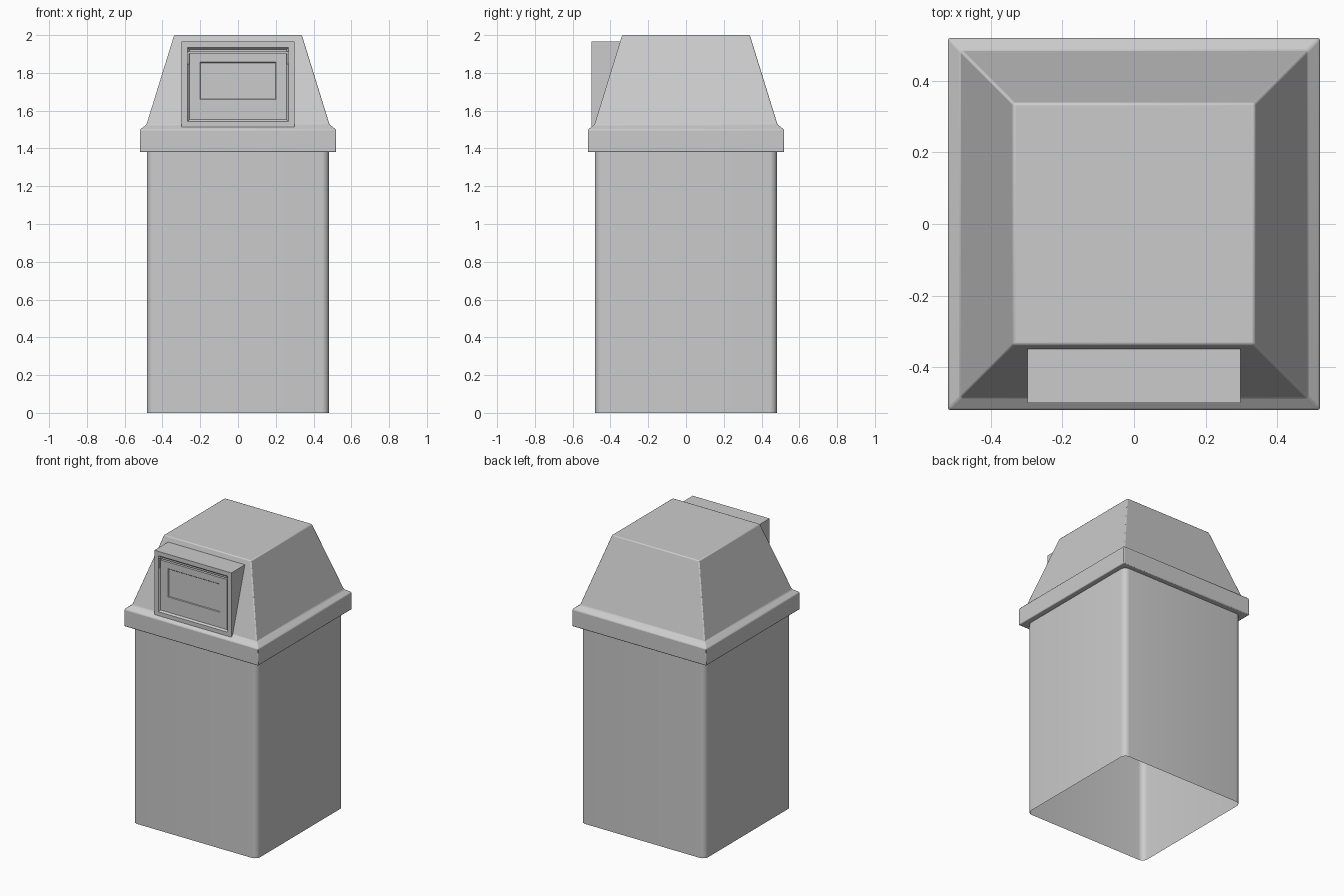
import bpy, bmesh, math

if "Cube" in bpy.data.objects:
    bpy.data.objects.remove(bpy.data.objects["Cube"])


def make_object(name, bm):
    mesh = bpy.data.meshes.new(name)
    bm.to_mesh(mesh)
    bm.free()
    ob = bpy.data.objects.new(name, mesh)
    bpy.context.collection.objects.link(ob)
    return ob


def square(half, radius=0.0, steps=6):
    """Outline of a square, optionally with rounded corners."""
    pts = []
    for i, (sx, sy) in enumerate([(1, 1), (-1, 1), (-1, -1), (1, -1)]):
        c = half - radius
        n = steps if radius else 0
        for k in range(n + 1):
            a = math.pi / 2 * (i + (k / n if n else 0))
            pts.append((sx * c + radius * math.cos(a), sy * c + radius * math.sin(a)))
    return pts


def loft(name, sections, cap_top=False):
    """Join outlines given as (points, z) into one shell."""
    bm = bmesh.new()
    rings = [[bm.verts.new((x, y, z)) for x, y in pts] for pts, z in sections]
    for lo, hi in zip(rings, rings[1:]):
        n = len(lo)
        for i in range(n):
            j = (i + 1) % n
            bm.faces.new((lo[i], lo[j], hi[j], hi[i]))
    if cap_top:
        bm.faces.new(rings[-1])
    return make_object(name, bm)


def bevel(ob, width, segments):
    m = ob.modifiers.new("soft_edges", "BEVEL")
    m.width = width
    m.segments = segments
    m.limit_method = "ANGLE"
    m.angle_limit = math.radians(25)


def shade_smooth(ob):
    bpy.ops.object.select_all(action="DESELECT")
    ob.select_set(True)
    bpy.context.view_layer.objects.active = ob
    bpy.ops.object.shade_smooth_by_angle(angle=math.radians(30))


# Bin body: open-bottomed shell with rounded corners
body = loft("bin_body", [(square(0.482, 0.04), 0), (square(0.482, 0.04), 1.39)])
shade_smooth(body)

# Lid: collar with underside lip, sloped shoulder and tapered dome
lid = loft("lid", [(square(h), z) for h, z in [
    (0.465, 1.38), (0.52, 1.38), (0.52, 1.50), (0.485, 1.525), (0.338, 2.0)]], cap_top=True)
bevel(lid, 0.006, 2)
shade_smooth(lid)

# Hood: wedge profile extruded across the front of the lid
bm = bmesh.new()
profile = [(-0.50, 1.512), (-0.50, 1.965), (-0.335, 1.965), (-0.475, 1.512)]
left, right = [[bm.verts.new((x, y, z)) for y, z in profile] for x in (-0.298, 0.298)]
bm.faces.new(left)
bm.faces.new(right[::-1])
sides = []
for i in range(4):
    j = (i + 1) % 4
    sides.append(bm.faces.new((left[i], right[i], right[j], left[j])))
bmesh.ops.recalc_face_normals(bm, faces=bm.faces)
front = sides[0]

# Recessed flap with an inner panel, made by stepped insets of the front face
for thickness, depth in [(0.030, 0), (0.010, -0.012), (0.050, 0), (0.004, -0.004)]:
    bmesh.ops.inset_region(bm, faces=[front], thickness=thickness, depth=depth,
                           use_even_offset=True)
# Stretch the inner panel to its final outline
for v in front.verts:
    v.co.x = math.copysign(0.198, v.co.x)
    v.co.z = 1.853 if v.co.z > 1.75 else 1.663
ring = [f for f in bm.faces if f is not front and any(e in front.edges for e in f.edges)]
for v in {v for f in ring for v in f.verts if v not in front.verts}:
    v.co.x = math.copysign(0.202, v.co.x)
    v.co.z = 1.857 if v.co.z > 1.75 else 1.659
hood = make_object("flap_hood", bm)

# Hinge gap: slot along the top of the flap and short slots down its sides
slots = [(0, 1.908, 0.536, 0.010), (-0.264, 1.876, 0.007, 0.060), (0.264, 1.876, 0.007, 0.060)]
for x, z, w, h in slots:
    bpy.ops.mesh.primitive_cube_add(size=1, location=(x, -0.50, z))
    cutter = bpy.context.object
    cutter.name = "hinge_gap_cutter"
    cutter.scale = (w, 0.06, h)
    cutter.hide_render = True
    m = hood.modifiers.new("hinge_gap", "BOOLEAN")
    m.object = cutter
    m.operation = "DIFFERENCE"
    m.solver = "EXACT"
    bpy.context.view_layer.objects.active = hood
    bpy.ops.object.modifier_apply(modifier=m.name)
    bpy.data.objects.remove(cutter)
